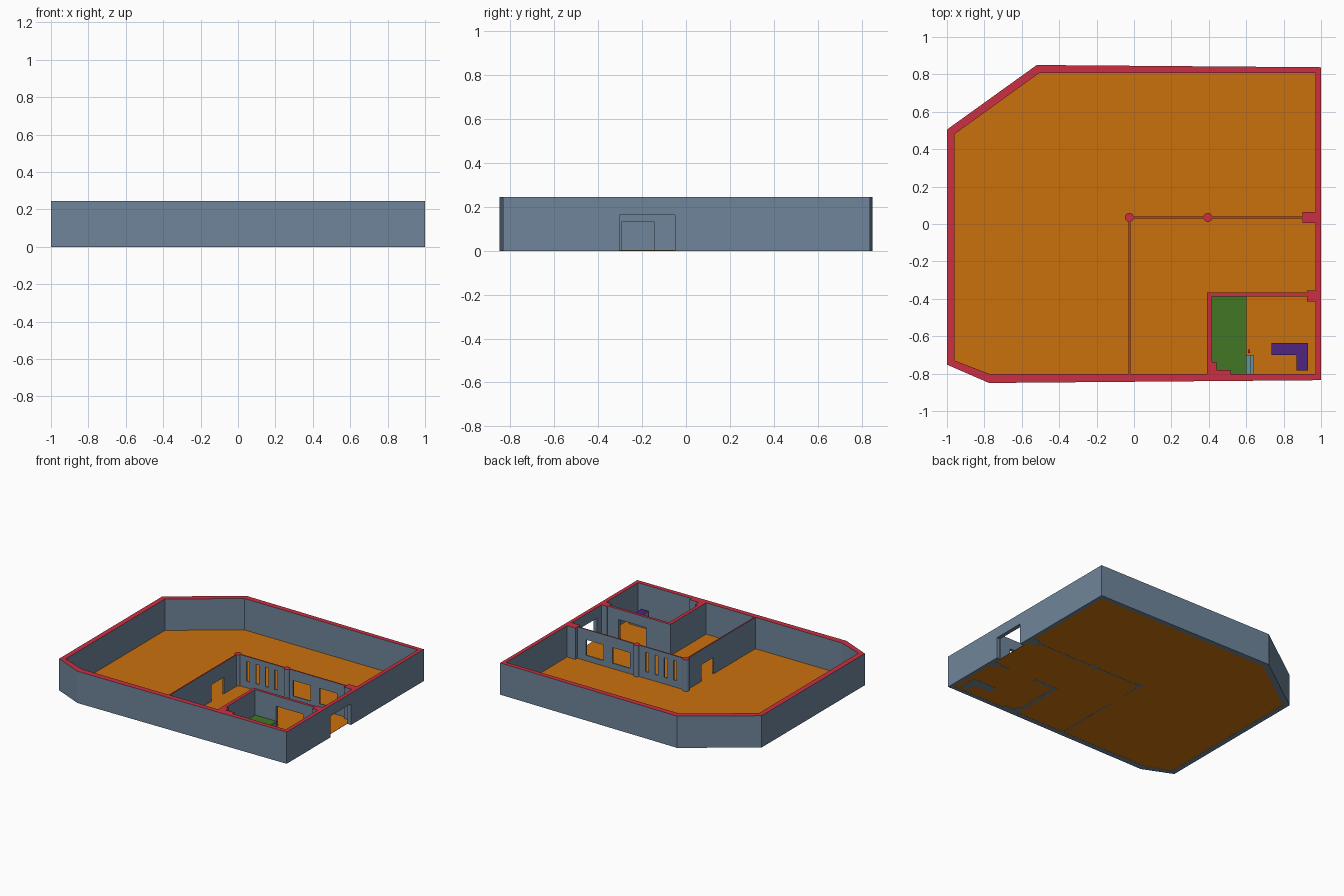
import bpy, bmesh, math

if "Cube" in bpy.data.objects:
    bpy.data.objects.remove(bpy.data.objects["Cube"])

H = 0.245  # wall height


def mat(name, rgb):
    m = bpy.data.materials.new(name)
    m.diffuse_color = (*rgb, 1)
    m.use_nodes = True
    m.node_tree.nodes["Principled BSDF"].inputs["Base Color"].default_value = m.diffuse_color
    return m


GREY = mat("slate_grey", (0.16, 0.235, 0.325))
RED = mat("cut_wall_red", (0.60, 0.028, 0.055))
ORANGE = mat("floor_orange", (0.59, 0.167, 0.004))
GREEN = mat("platform_green", (0.053, 0.18, 0.018))
PURPLE = mat("counter_purple", (0.08, 0.018, 0.22))
TEAL = mat("step_teal", (0.12, 0.30, 0.33))


def make(name, bm, top, side=GREY):
    """Finish a mesh: upward faces at its top get the top colour."""
    bmesh.ops.recalc_face_normals(bm, faces=bm.faces)
    me = bpy.data.meshes.new(name)
    bm.to_mesh(me)
    bm.free()
    me.materials.append(side)
    me.materials.append(top)
    ob = bpy.data.objects.new(name, me)
    bpy.context.collection.objects.link(ob)
    paint(me)
    return ob


def paint(me):
    zmax = max(v.co.z for v in me.vertices)
    for p in me.polygons:
        p.material_index = int(p.normal.z > 0.9 and p.center.z > zmax - 0.001)


def prism(name, pts, z0, z1, top, side=GREY):
    bm = bmesh.new()
    f = bm.faces.new([bm.verts.new((x, y, z0)) for x, y in pts])
    r = bmesh.ops.extrude_face_region(bm, geom=[f])
    for v in r["geom"]:
        if isinstance(v, bmesh.types.BMVert):
            v.co.z = z1
    return make(name, bm, top, side)


def box(name, x0, x1, y0, y1, z0=0, z1=H, top=RED, side=GREY):
    return prism(name, [(x0, y0), (x1, y0), (x1, y1), (x0, y1)], z0, z1, top, side)


def cut(ob, holes):
    """Cut box-shaped openings (x0, x1, y0, y1, z0, z1) through a wall."""
    for h in holes:
        c = box("opening_cutter", *h, top=GREY)
        c.hide_render = True
        m = ob.modifiers.new("opening", 'BOOLEAN')
        m.operation, m.solver, m.object = 'DIFFERENCE', 'EXACT', c
        bpy.context.view_layer.update()
        dg = bpy.context.evaluated_depsgraph_get()
        me = bpy.data.meshes.new_from_object(ob.evaluated_get(dg))
        ob.modifiers.clear()
        ob.data = me
        bpy.data.objects.remove(c)
    ob.data.materials.clear()
    ob.data.materials.append(GREY)
    ob.data.materials.append(RED)
    paint(ob.data)


# Outer wall ring with one doorway on the right side
outer = [(-1, 0.505), (-0.52, 0.85), (1, 0.838), (1, -0.835), (-0.775, -0.85), (-1, -0.752)]
inner = [(-0.96, 0.48), (-0.508, 0.806), (0.97, 0.806), (0.97, -0.803), (-0.77, -0.803), (-0.96, -0.73)]
bm = bmesh.new()
loops = [[bm.verts.new((x, y, z)) for x, y in pts]
         for pts, z in ((outer, 0), (outer, H), (inner, H), (inner, 0))]
for k in range(4):
    a, b = loops[k], loops[(k + 1) % 4]
    for i in range(6):
        j = (i + 1) % 6
        bm.faces.new((a[i], a[j], b[j], b[i]))
shell = make("outer_wall", bm, RED)
cut(shell, [(0.95, 1.05, -0.303, -0.05, -0.05, 0.163)])

# Floor
prism("floor", inner, 0.001, 0.003, ORANGE, ORANGE)

# Long partition: four slots, then two windows
wall = box("slotted_partition", -0.025, 0.975, 0.03, 0.04)
slots = [(x - 0.013, x + 0.013, 0, 0.07, 0.055, 0.205) for x in (0.065, 0.145, 0.225, 0.305)]
windows = [(x, x + 0.15, 0, 0.07, 0.045, 0.165) for x in (0.45, 0.675)]
cut(wall, slots + windows)

# Side partition with a doorway
side = box("side_partition", -0.03, -0.02, -0.81, 0.035)
cut(side, [(-0.06, 0.01, -0.295, -0.145, -0.05, 0.13)])

# Small room: doorway wall, blank wall, stepped corner
room = box("room_front_wall", 0.39, 0.975, -0.387, -0.365)
cut(room, [(0.595, 0.83, -0.42, -0.33, -0.05, 0.165)])
box("room_side_wall", 0.39, 0.417, -0.81, -0.387)
box("room_corner_pier", 0.417, 0.44, -0.81, -0.738)
box("room_corner_step", 0.44, 0.515, -0.81, -0.78)

# Square piers on the right wall, round columns on the partition
box("partition_pier", 0.90, 0.972, 0.005, 0.065)
box("room_pier", 0.925, 0.972, -0.415, -0.355)
for i, x in enumerate((-0.025, 0.395)):
    ring = [(x + 0.024 * math.cos(a * math.tau / 16), 0.035 + 0.024 * math.sin(a * math.tau / 16))
            for a in range(16)]
    prism(f"column_{i + 1}", ring, 0, H, RED)

# Raised platform with two steps and a small post
box("platform", 0.417, 0.602, -0.803, -0.387, 0.003, 0.05, GREEN)
for i in range(2):
    box(f"step_{i + 1}", 0.602 + 0.02 * i, 0.622 + 0.02 * i, -0.803, -0.70,
        0.003, 0.035 - 0.017 * i, TEAL)
box("step_post", 0.61, 0.62, -0.69, -0.67, 0.003, 0.035, RED)

# L-shaped counter
prism("counter", [(0.735, -0.70), (0.87, -0.70), (0.87, -0.783), (0.93, -0.783),
                  (0.93, -0.635), (0.735, -0.635)], 0, 0.06, PURPLE)
